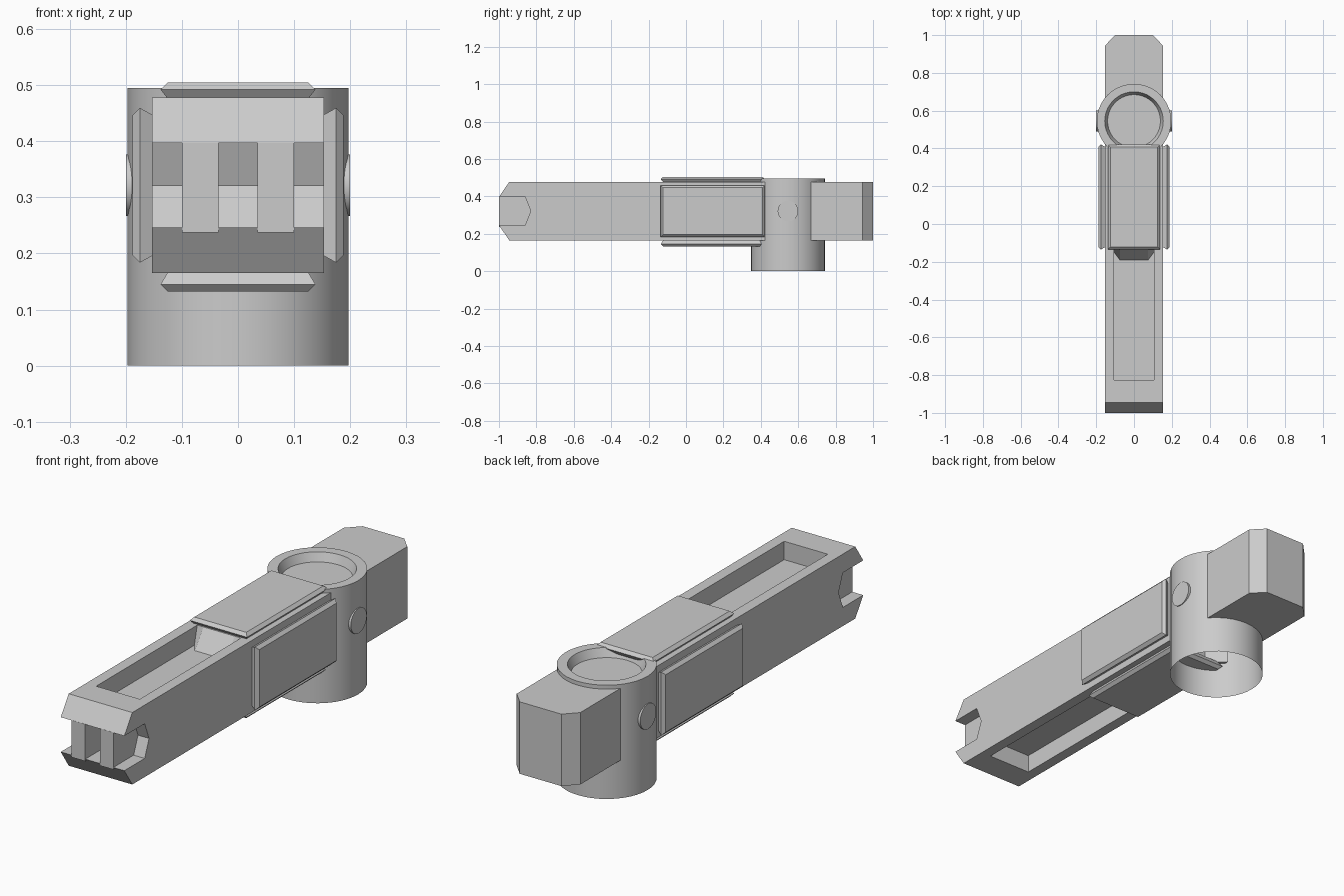
import bpy, bmesh, math
from mathutils import Matrix, Vector

if "Cube" in bpy.data.objects:
    bpy.data.objects.remove(bpy.data.objects["Cube"])

grey = bpy.data.materials.new("plain grey")
grey.use_nodes = True
grey.diffuse_color = (0.6, 0.6, 0.6, 1)
grey.node_tree.nodes["Principled BSDF"].inputs["Base Color"].default_value = (0.6, 0.6, 0.6, 1)

HALF, LOW, HIGH = 0.153, 0.165, 0.478
MID = (LOW + HIGH) / 2
HUB_Y = 0.545


def loft(name, rings, cap_start=True, smooth=False):
    """Join rings with equal point counts; cap the ends."""
    bm = bmesh.new()
    loops = [[bm.verts.new(p) for p in ring] for ring in rings]
    n = len(loops[0])
    for a, b in zip(loops, loops[1:]):
        for i in range(n):
            j = (i + 1) % n
            bm.faces.new((a[i], a[j], b[j], b[i]))
    if cap_start:
        bm.faces.new(loops[0][::-1])
    bm.faces.new(loops[-1])
    bmesh.ops.recalc_face_normals(bm, faces=bm.faces)
    mesh = bpy.data.meshes.new(name)
    bm.to_mesh(mesh)
    bm.free()
    mesh.materials.append(grey)
    obj = bpy.data.objects.new(name, mesh)
    bpy.context.collection.objects.link(obj)
    if smooth:
        bpy.ops.object.select_all(action='DESELECT')
        obj.select_set(True)
        bpy.context.view_layer.objects.active = obj
        bpy.ops.object.shade_smooth_by_angle(angle=math.radians(30))
    return obj


def plan_prism(name, pts, z0, z1):
    return loft(name, [[(x, y, z) for x, y in pts] for z in (z0, z1)])


def side_prism(name, pts, x0, x1):
    return loft(name, [[(x, y, z) for y, z in pts] for x in (x0, x1)])


def circle(r, n=40):
    return [(r * math.cos(2 * math.pi * i / n), r * math.sin(2 * math.pi * i / n)) for i in range(n)]


def cut(obj, cutter):
    mod = obj.modifiers.new("pocket", 'BOOLEAN')
    mod.operation, mod.solver, mod.object = 'DIFFERENCE', 'EXACT', cutter
    bpy.context.view_layer.objects.active = obj
    bpy.ops.object.modifier_apply(modifier=mod.name)
    bpy.data.objects.remove(cutter)


def flip(p):
    return (p[0], p[1], 2 * MID - p[2])


# Long arm with bevelled nose and pointed cross slot
upper = [(0.37, HIGH), (-0.945, HIGH), (-1, 0.397), (-0.86, 0.397)]
lower = [(y, 2 * MID - z) for y, z in reversed(upper)]
arm = side_prism("arm", upper + [(-0.83, MID)] + lower, -HALF, HALF)

# Shallow pockets above and below
for z0, z1 in ((HIGH - 0.08, HIGH + 0.1), (LOW - 0.1, LOW + 0.08)):
    box = [(-0.105, -0.825), (0.105, -0.825), (0.105, 0), (-0.105, 0)]
    cut(arm, plan_prism("pocket_cutter", box, z0, z1))

# Sloped ramps closing the pockets
foot = [(-0.105, 0), (-0.105, -0.15), (-0.075, -0.19), (0.075, -0.19), (0.105, -0.15), (0.105, 0)]
ramp = [[(x, y, HIGH - 0.08) for x, y in foot], [(x, max(y, -0.13), HIGH) for x, y in foot]]
loft("upper_ramp", ramp)
loft("lower_ramp", [[flip(p) for p in ring] for ring in ramp])

# Ribs in the nose slot
for side, x in (("right", -0.1), ("left", 0.035)):
    rib = [(-1, 0.237), (-1, 0.398), (-0.84, 0.398), (-0.82, MID), (-0.84, 0.237)]
    side_prism(side + "_slot_rib", rib, x, x + 0.065)

# Blocks meeting the hub
plan_prism("arm_neck", [(-HALF, 0.37), (HALF, 0.37), (HALF, 0.44), (0.08, 0.375),
                        (-0.08, 0.375), (-HALF, 0.44)], LOW, HIGH)
plan_prism("rear_block", [(-0.08, 0.715), (-HALF, 0.65), (-HALF, 0.945), (-0.1, 1), (0.1, 1),
                          (HALF, 0.945), (HALF, 0.65), (0.08, 0.715)], LOW, HIGH)

# Hollow hub with recessed top
hub = [(0.197, 0), (0.197, 0.495), (0.155, 0.495), (0.14, 0.458)]
loft("hub", [[(x, y + HUB_Y, z) for x, y in circle(r)] for r, z in hub], cap_start=False, smooth=True)

# Round pins on the hub sides
for side, s in (("right", -1), ("left", 1)):
    loft(side + "_pin", [[(s * x, HUB_Y + a, MID + b) for a, b in circle(0.055, 24)]
                         for x in (0.16, 0.2)], smooth=True)

# Bevelled plates wrapped around the arm
for name, turn, lift in (("top", 0, 0.027), ("left", 90, 0.035), ("bottom", 180, 0.033), ("right", 270, 0.035)):
    base = HIGH - MID if turn % 180 == 0 else HALF
    spin = Matrix.Translation((0, 0.143, MID)) @ Matrix.Rotation(math.radians(turn), 4, 'Y')
    rings = []
    for h, inset in ((-0.005, 0.015), (lift - 0.013, 0), (lift, 0.013)):
        w, d = 0.138 - inset, 0.278 - inset
        rings.append([spin @ Vector((x, y, base + h)) for x, y in ((-w, -d), (w, -d), (w, d), (-w, d))])
    loft(name + "_plate", rings)
